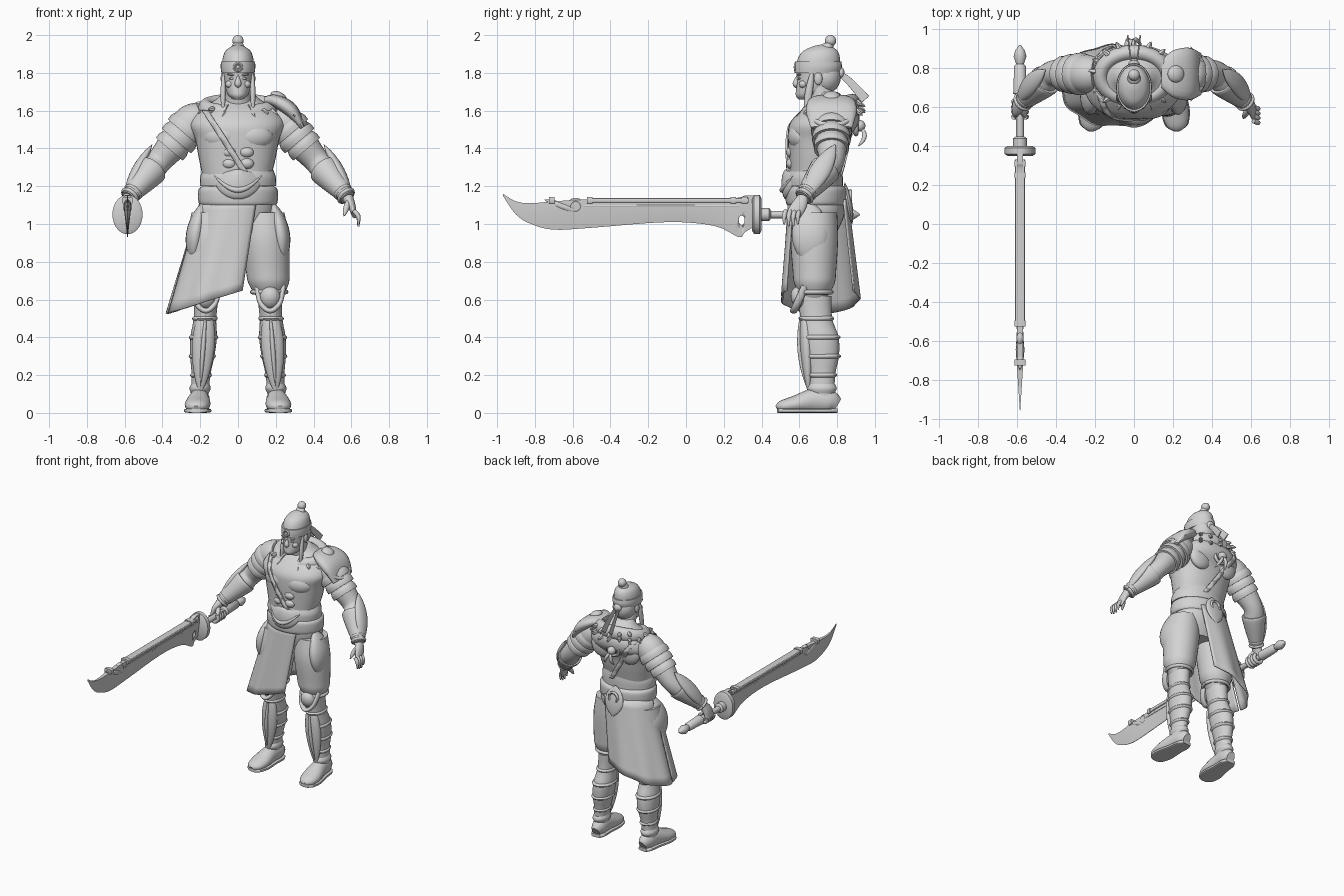
import bpy, bmesh, math, random
from mathutils import Vector, Matrix, Euler

if "Cube" in bpy.data.objects:
    bpy.data.objects.remove(bpy.data.objects["Cube"], do_unlink=True)
random.seed(4)
X, Y, Z = Vector((1, 0, 0)), Vector((0, 1, 0)), Vector((0, 0, 1))

clay = bpy.data.materials.new("light_grey")
clay.use_nodes = True
clay.diffuse_color = (.65, .65, .65, 1)
clay.node_tree.nodes["Principled BSDF"].inputs["Base Color"].default_value = clay.diffuse_color


def finish(name, bm):
    bmesh.ops.recalc_face_normals(bm, faces=bm.faces)
    mesh = bpy.data.meshes.new(name)
    bm.to_mesh(mesh)
    bm.free()
    mesh.materials.append(clay)
    obj = bpy.data.objects.new(name, mesh)
    bpy.context.scene.collection.objects.link(obj)
    bpy.ops.object.select_all(action='DESELECT')
    bpy.context.view_layer.objects.active = obj
    obj.select_set(True)
    bpy.ops.object.shade_smooth_by_angle(angle=math.radians(45))
    return obj


def spline(rows, steps):
    """Smooth rows of numbers with a Catmull-Rom curve."""
    smooth = []
    last = len(rows) - 1
    for i in range(last):
        quad = [rows[max(i - 1, 0)], rows[i], rows[i + 1], rows[min(i + 2, last)]]
        for t in (k / steps for k in range(steps)):
            smooth.append([b + t / 2 * (c - a + t * (2 * a - 5 * b + 4 * c - d + t * (3 * (b - c) + d - a)))
                           for a, b, c, d in zip(*quad)])
    return smooth + [rows[last]]


def skin(name, rings, cap=True):
    bm = bmesh.new()
    loops = [[bm.verts.new(p) for p in ring] for ring in rings]
    for lower, upper in zip(loops, loops[1:]):
        for i in range(len(lower)):
            bm.faces.new((lower[i - 1], lower[i], upper[i], upper[i - 1]))
    if cap:
        bm.faces.new(loops[0])
        bm.faces.new(loops[-1])
    return finish(name, bm)


def limb(name, points, widths, depths=None, sides=20, steps=5, power=2, ref=Y, axis=None, cap=True):
    """Skin rounded sections along a path; ref lies in the depth direction."""
    rows = spline([(*p, w, d) for p, w, d in zip(points, widths, depths or widths)], steps)
    path = [Vector(row[:3]) for row in rows]
    rings = []
    for i, (*_, width, depth) in enumerate(rows):
        along = axis or (path[min(i + 1, len(path) - 1)] - path[max(i - 1, 0)]).normalized()
        u = ref.cross(along).normalized()
        v = along.cross(u)
        ring = []
        for angle in (math.tau * k / sides for k in range(sides)):
            c, s = (math.copysign(abs(q) ** (2 / power), q) for q in (math.cos(angle), math.sin(angle)))
            ring.append(path[i] + u * c * width + v * s * depth)
        rings.append(ring)
    return skin(name, rings, cap)


def column(name, rows, ratio=1, x=0, lean=0, grow=0, **options):
    """Stack level sections given as (y, z, half width)."""
    return limb(name, [(x - lean * z, y, z) for y, z, r in rows], [r + grow for y, z, r in rows],
                [r * ratio + grow for y, z, r in rows], axis=Z, sides=32, **options)


def leaf(name, start, end, width, depth, bow=Vector(), peak=1, **options):
    """Pointed plate that swells between its two ends."""
    ts = [i / 8 for i in range(9)]
    swell = [math.sin(math.pi * t ** peak) ** .7 if 0 < t < 1 else .05 for t in ts]
    limb(name, [Vector(start).lerp(Vector(end), t) + bow * math.sin(math.pi * t) for t in ts],
         [width * s for s in swell], [depth * s for s in swell], steps=2, **options)


def hoop(name, centre, axis, radius, thick):
    turn = axis.to_track_quat('Z', 'Y')
    angles = [math.tau * i / 28 for i in range(29)]
    limb(name, [Vector(centre) + turn @ Vector((math.cos(a), math.sin(a), 0)) * radius for a in angles],
         [thick] * len(angles), sides=8, steps=1, ref=axis.normalized())


def blob(name, centre, size, turn=(0, 0, 0)):
    bm = bmesh.new()
    place = Matrix.LocRotScale(Vector(centre), Euler(turn), Vector(size))
    bmesh.ops.create_uvsphere(bm, u_segments=20, v_segments=12, radius=1, matrix=place)
    return finish(name, bm)


def clip(obj, point, normal):
    bm = bmesh.new()
    bm.from_mesh(obj.data)
    bmesh.ops.bisect_plane(bm, geom=bm.verts[:] + bm.edges[:] + bm.faces[:], plane_co=point, plane_no=normal,
                           clear_outer=True)
    bm.to_mesh(obj.data)
    bm.free()


def thicken(obj):
    obj.modifiers.new("thickness", 'SOLIDIFY').thickness = .01


# Torso, neck and muscles
TORSO = [(.69, .93, .13), (.7, 1.05, .19), (.69, 1.15, .19), (.68, 1.25, .18), (.69, 1.35, .2),
         (.7, 1.45, .22), (.73, 1.53, .25), (.76, 1.6, .21), (.77, 1.65, .13), (.75, 1.7, .07)]
column("torso", TORSO, ratio=.73, power=2.2)
column("neck", [(.75, 1.58, .08), (.7, 1.74, .065)])
blob("left_chest_muscle", (.09, .6, 1.46), (.1, .06, .07), (.2, 0, .2))
blob("left_shoulder_blade", (.11, .84, 1.5), (.09, .04, .09))
for z in (1.38, 1.32):
    blob("left_stomach_muscle", (.045, .56, z), (.04, .03, .03))

# Wrap vest and diagonal strap, cut from an enlarged torso
slant = Vector((1, 0, .64)).normalized()
seam = Vector((-.13, 0, 1.56))
vest, strap = (column(name, TORSO[3:8], ratio=.73, power=2.2, grow=grow, cap=False)
               for name, grow in (("vest", .008), ("strap", .016)))
clip(vest, seam, slant)
clip(strap, seam, slant)
clip(strap, seam - slant * .03, -slant)
thicken(vest)
thicken(strap)

# Fur collar with tufts
collar = [Vector((.17 * math.sin(a), .76 - .12 * math.cos(a), 1.61 - .03 * math.cos(a)))
          for a in (.35 * i for i in range(1, 18))]
limb("fur_collar", collar, [.04] * len(collar), [.05] * len(collar), ref=Z)
for root in collar * 3:
    root = root + Z * random.uniform(-.03, .03)
    out = (root - Vector((0, .76, root.z))).normalized()
    leaf("fur_tuft", root, root + out * .07 - Z * random.uniform(0, .05), .015, .015, sides=6, ref=X + Z)

# Head
column("head", [(.63, 1.66, .025), (.65, 1.68, .05), (.67, 1.71, .064), (.69, 1.76, .075), (.7, 1.85, .084),
                (.71, 1.91, .07), (.72, 1.94, .035), (.72, 1.95, .004)], ratio=1.37)
column("headband", [(.695, 1.8, .088), (.7, 1.83, .092), (.7, 1.86, .09)], ratio=1.36)
leaf("nose", (0, .59, 1.8), (0, .58, 1.72), .018, .018, peak=2)
leaf("upper_lip", (-.03, .605, 1.71), (.03, .605, 1.71), .006, .01, bow=Y * -.01)
leaf("lower_lip", (-.02, .605, 1.7), (.02, .605, 1.7), .006, .01, bow=Y * -.01)
hoop("headband_emblem", (0, .58, 1.83), Y, .02, .007)
blob("headband_gem", (0, .58, 1.83), (.01, .01, .01))
blob("hair_back", (0, .74, 1.78), (.08, .08, .09))
column("hair_tie", [(.74, 1.92, .04), (.75, 1.95, .03), (.76, 1.96, .02)])
blob("topknot", (0, .765, 1.97), (.03, .03, .03))
blob("band_knot", (0, .82, 1.8), (.03, .02, .03))
blob("left_eye", (.032, .6, 1.77), (.015, .008, .006))
blob("left_brow", (.034, .6, 1.79), (.024, .012, .006), (0, -.15, 0))
blob("left_cheek", (.045, .62, 1.74), (.022, .022, .02))
blob("left_ear", (.08, .7, 1.77), (.012, .022, .034))
leaf("left_hair_lock", (.077, .67, 1.82), (.08, .63, 1.57), .014, .02)
limb("left_band_tail", [(.01, .81, 1.8), (.02, .87, 1.75), (.03, .95, 1.66)], [.004] * 3, [.014, .02, .026],
     power=5, ref=Z)

# Belt, buckle and back ornaments
column("sash", [(.68, 1.2, .2), (.68, 1.25, .2), (.69, 1.3, .18)], ratio=.75)
column("belt", [(.69, 1.1, .2), (.69, 1.12, .21), (.69, 1.18, .21), (.69, 1.2, .19)], ratio=.77)
leaf("buckle", (-.13, .58, 1.25), (.13, .58, 1.25), .08, .025, bow=Vector((0, -.05, -.04)))
leaf("buckle_rim", (-.13, .57, 1.26), (.13, .57, 1.26), .015, .015, bow=Vector((0, -.06, -.08)))
leaf("back_pendant", (0, .84, 1.22), (0, .88, 1), .075, .02)
hoop("pendant_ring", (0, .87, 1.14), Y, .035, .01)
hoop("back_ring", (-.02, .9, 1.52), Y, .045, .012)
blob("back_knot", (-.02, .92, 1.52), (.03, .03, .03))
for lean in (-.04, .04):
    leaf("back_cord", (-.02, .92, 1.52), (lean, .91, 1.41), .012, .012, bow=Y * .03)


# Open skirt in two panels
def skirt(name, start, end, columns=24, rows=10):
    bm = bmesh.new()
    grid = []
    for i in range(columns + 1):
        a = math.radians(start + (end - start) * i / columns)
        out = Vector((math.cos(a), math.sin(a), 0))
        waist = Vector((.2 * out.x, .7 + .16 * out.y, 1.13))
        hem = Vector((.27 * out.x - .11, .71 + .21 * out.y, .64 + .3 * .27 * (out.x - .4)))
        hem += out * .006 * math.sin(a * 9)
        grid.append([bm.verts.new(waist.lerp(hem, j / rows)) for j in range(rows + 1)])
    for a, b in zip(grid, grid[1:]):
        for j in range(rows):
            bm.faces.new((a[j], b[j], b[j + 1], a[j + 1]))
    thicken(finish(name, bm))


skirt("skirt_front", 188, 300)
skirt("skirt_back", 60, 184)

# Legs
LEG = dict(x=.21, lean=.07)
SHIN = [(.68, .62, .065), (.69, .5, .06), (.71, .4, .07), (.72, .3, .064), (.72, .2, .05), (.72, .06, .046)]
column("left_trouser", [(.69, 1.06, .11), (.68, .92, .125), (.68, .75, .115), (.68, .68, .105), (.68, .6, .06)], **LEG)
column("left_shin", SHIN, ratio=1.4, **LEG)
for y, z, r in SHIN[1:5]:
    column("left_calf_band", [(y, z - .02, r - .01), (y, z, r + .008), (y, z + .02, r - .01)], ratio=1.4, **LEG)
column("left_boot_cuff", [(.72, .1, .045), (.72, .13, .056), (.72, .16, .045)], ratio=1.4, **LEG)
leaf("left_thigh_plate", (.18, .66, 1.12), (.23, .66, .77), .05, .1, bow=X * .02)
leaf("left_shin_guard", (.17, .63, .56), (.2, .65, .1), .06, .035, peak=.8)
leaf("left_shin_ridge", (.17, .61, .54), (.2, .64, .13), .012, .015, bow=Y * -.02)
blob("left_knee_guard", (.17, .6, .61), (.055, .045, .06), (.25, 0, 0))
limb("left_knee_rim", [(.1, .63, .67), (.12, .59, .58), (.17, .57, .54), (.22, .59, .58), (.24, .63, .67)],
     [.014] * 5, [.02] * 5)
hoop("left_knee_strap", (.165, .68, .64), Z, .09, .012)
SHOE = [(.8, .03, .04), (.76, .05, .06), (.68, .055, .065), (.58, .068, .046), (.51, .055, .033), (.485, .025, .02)]
soles = [(.26 - .08 * y, y, 0) for y, w, h in SHOE]
limb("left_shoe", [(x, y, h) for (x, *_), (y, w, h) in zip(soles, SHOE)], [w for y, w, h in SHOE],
     [h for y, w, h in SHOE], ref=Z)
limb("left_sole", [Vector(p) + Z * .012 for p in soles], [w + .005 for y, w, h in SHOE], [.012] * len(SHOE),
     ref=Z, power=4)

# Arms with plates and bracers
SHOULDER, ELBOW, WRIST = Vector((.25, .77, 1.53)), Vector((.42, .77, 1.33)), Vector((.58, .62, 1.14))
limb("left_arm", [SHOULDER - X * .06 + Z * .03, SHOULDER, SHOULDER.lerp(ELBOW, .5), ELBOW, ELBOW.lerp(WRIST, .35), WRIST],
     [.085, .1, .085, .067, .07, .036])
for t, r in ((.1, .108), (.32, .102), (.54, .093)):
    limb("left_arm_lame", [SHOULDER.lerp(ELBOW, t + d) for d in (-.13, 0, .13)], [r - .015, r, r])
limb("left_bracer", [ELBOW.lerp(WRIST, t) for t in (.2, .25, .7, 1)], [.07, .083, .06, .04])
leaf("left_bracer_plate", (.455, .79, 1.42), (.6, .63, 1.14), .028, .055, bow=X * .01)
for t in (.85, .95):
    hoop("left_wrist_band", ELBOW.lerp(WRIST, t), WRIST - ELBOW, .044, .01)

# Mirror the paired parts
for obj in [o for o in bpy.context.scene.objects if o.name.startswith("left_")]:
    mesh = obj.data.copy()
    mesh.transform(Matrix.Scale(-1, 4, X))
    mesh.flip_normals()
    twin = bpy.data.objects.new(obj.name.replace("left", "right"), mesh)
    bpy.context.scene.collection.objects.link(twin)

# Open left hand
limb("left_palm", [WRIST, (.6, .6, 1.1), (.615, .57, 1.05)], [.03, .022, .014], [.03, .04, .04])
for i in range(4):
    knuckle = Vector((.613, .6 - i * .024, 1.07))
    joint = knuckle + Vector((.024, -.008, -.03))
    limb("left_finger", [knuckle, joint, joint - Z * (.06 - .012 * abs(i - 1.5))], [.012, .012, .005], sides=10)
leaf("left_thumb", (.59, .6, 1.14), (.56, .54, 1.04), .016, .016)

# Right fist around the grip
GRIP = Vector((-.585, 0, 1.05))
limb("right_palm", [(-.575, .63, 1.15), (-.6, .6, 1.1), (-.615, .59, 1.04)], [.03, .024, .014], [.03, .045, .045])
for i in range(4):
    limb("right_finger", [GRIP + Vector((.034 * math.cos(a), .55 + i * .026, .034 * math.sin(a)))
                          for a in range(3, 8)], [.013] * 5, sides=10)
leaf("right_thumb", (-.59, .61, 1.13), (-.55, .54, 1.05), .016, .016)

# Left shoulder pad
limb("shoulder_pad", [(.14, .77, 1.655), (.2, .77, 1.65), (.28, .77, 1.6), (.34, .77, 1.51)],
     [.02, .035, .04, .015], [.07, .12, .135, .11], power=2.6)
leaf("shoulder_rim", (.29, .63, 1.58), (.29, .91, 1.58), .018, .018, bow=Vector((.07, 0, -.06)), ref=Z)
blob("shoulder_boss", (.215, .77, 1.675), (.045, .045, .025), (0, .4, 0))

# Sword blade, with a hole near the guard
EDGES = [(-.97, 1.16, 1.15), (-.9, 1.12, 1.05), (-.82, 1.11, 1), (-.7, 1.12, .97), (-.5, 1.13, .98), (-.1, 1.13, 1.01),
         (.15, 1.13, .99), (.28, 1.14, .93), (.31, 1.15, .955), (.36, 1.15, .985)]
sections = []
for y, back, edge in spline(EDGES, 4):
    half = .016 * min(1, (y + 1) * 4 - .1)
    ridge = back * .6 + edge * .4
    sections.append([(GRIP.x + x, y, z) for x, z in ((-half, ridge), (-half, back), (half, back), (half, ridge),
                                                     (half / 9, edge), (-half / 9, edge))])
blade = skin("blade", sections)
hole = GRIP + Vector((0, .295, -.03))
cutter = limb("hole_cutter", [hole - X, hole + X], [.025, .025], [.016, .016], steps=1)
cutter.hide_render = True
cut = blade.modifiers.new("hole", 'BOOLEAN')
cut.operation, cut.object = 'DIFFERENCE', cutter
bpy.context.view_layer.objects.active = blade
bpy.ops.object.modifier_apply(modifier="hole")
bpy.data.objects.remove(cutter, do_unlink=True)


# Sword fittings
def bar(name, start, end, z, width, height):
    limb(name, [(GRIP.x, start, z), (GRIP.x, end, z)], [width] * 2, [height] * 2, steps=1, power=6, ref=Z)


def turned(name, rows, ratio=1):
    limb(name, [GRIP + Y * y for y, r in rows], [r for y, r in rows], [r * ratio for y, r in rows],
         sides=28, steps=1, ref=Z)


bar("spine_rail", -.5, .33, 1.125, .025, .012)
bar("lower_rail", -.54, .28, 1.095, .019, .006)
for y in (-.71, -.51, .25, .31):
    bar("spine_collar", y - .015, y + .015, 1.125, .029, .018)
leaf("spine_flame", (GRIP.x, -.75, 1.13), (GRIP.x, -.54, 1.05), .022, .02, ref=Z)
hoop("blade_curl", (GRIP.x, -.585, 1.095), X, .026, .018)
turned("guard", [(.35, .065), (.36, .08), (.39, .08), (.4, .065)], ratio=1.3)
turned("handle", [(.39, .035), (.44, .035), (.45, .02), (.66, .02), (.67, .035), (.81, .03), (.82, .02),
                  (.86, .033), (.89, .025), (.92, .004)])
